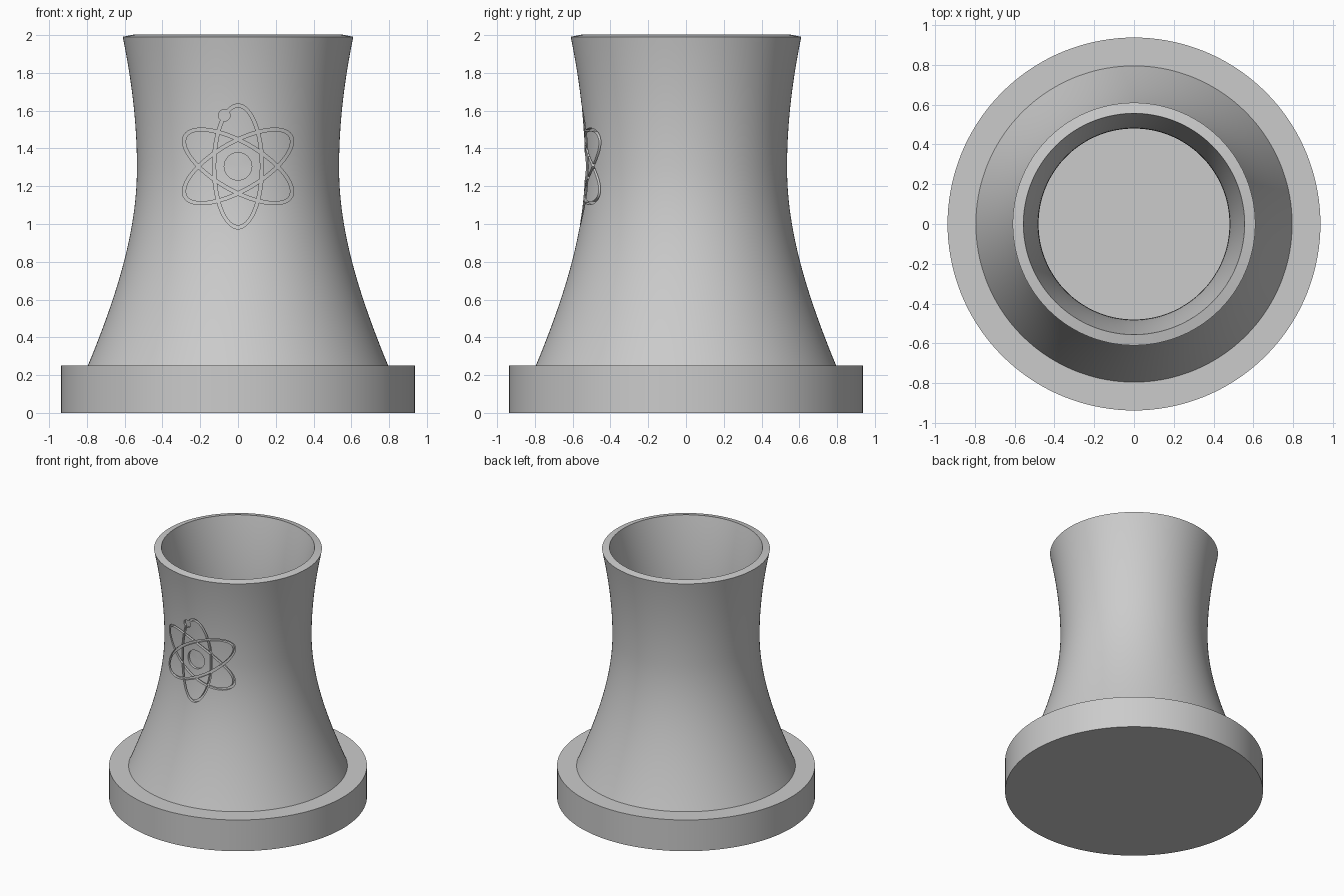
import bpy, bmesh, math

if "Cube" in bpy.data.objects:
    bpy.data.objects.remove(bpy.data.objects["Cube"])

SEG = 144          # segments around the axis
THROAT_Z, THROAT_R = 1.3, 0.535
WALL = 0.055
EMBLEM_Z = 1.305
DEPTH = 0.02       # engraving depth

grey = bpy.data.materials.new("concrete grey")
grey.diffuse_color = (0.6, 0.6, 0.6, 1)
grey.use_nodes = True
grey.node_tree.nodes["Principled BSDF"].inputs["Base Color"].default_value = grey.diffuse_color


def radius(z):
    """Hyperbolic outer radius of the tower."""
    c = 0.955 if z < THROAT_Z else 1.26
    return THROAT_R * math.sqrt(1 + ((z - THROAT_Z) / c) ** 2)


def surface_y(x, z):
    return -math.sqrt(radius(z) ** 2 - x * x)


def finish(name, bm):
    bmesh.ops.recalc_face_normals(bm, faces=bm.faces)
    mesh = bpy.data.meshes.new(name)
    bm.to_mesh(mesh)
    bm.free()
    mesh.materials.append(grey)
    obj = bpy.data.objects.new(name, mesh)
    bpy.context.collection.objects.link(obj)
    return obj


def bridge(bm, a, b):
    n = len(a)
    for i in range(n):
        j = (i + 1) % n
        bm.faces.new((a[i], a[j], b[j], b[i]))


def activate(obj):
    bpy.ops.object.select_all(action='DESELECT')
    obj.select_set(True)
    bpy.context.view_layer.objects.active = obj


def lathe(name, profile, closed):
    bm = bmesh.new()
    rings = [[bm.verts.new((r * math.cos(2 * math.pi * i / SEG),
                            r * math.sin(2 * math.pi * i / SEG), z))
              for i in range(SEG)] for r, z in profile]
    for a, b in zip(rings, rings[1:]):
        bridge(bm, a, b)
    if closed:
        bridge(bm, rings[-1], rings[0])
    else:
        bm.faces.new(rings[0])
        bm.faces.new(rings[-1])
    return finish(name, bm)


def ellipse(a, b, angle, n, cx=0.0, cz=EMBLEM_Z):
    """Points in the x-z plane; a is the half height before turning."""
    ca, sa = math.cos(angle), math.sin(angle)
    pts = []
    for i in range(n):
        t = 2 * math.pi * i / n
        u, v = b * math.cos(t), a * math.sin(t)
        pts.append((cx + u * ca - v * sa, cz + u * sa + v * ca))
    return pts


def orbit_cutter(angle):
    """Elliptical band reaching just below the tower surface."""
    bm = bmesh.new()
    loops = []
    for off, deep in ((0.009, False), (0.009, True), (-0.009, True), (-0.009, False)):
        loops.append([bm.verts.new((x, surface_y(x, z) + DEPTH if deep else -0.8, z))
                      for x, z in ellipse(0.322 + off, 0.127 + off, angle, 96)])
    for k in range(4):
        bridge(bm, loops[k], loops[(k + 1) % 4])
    return finish("orbit_cutter", bm)


def disc_cutter(r, cx, cz):
    bm = bmesh.new()
    pts = ellipse(r, r, 0, 40, cx, cz)
    front = [bm.verts.new((x, -0.8, z)) for x, z in pts]
    back = [bm.verts.new((x, surface_y(x, z) + DEPTH, z)) for x, z in pts]
    mid = bm.verts.new((cx, surface_y(cx, cz) + DEPTH, cz))
    bridge(bm, front, back)
    bm.faces.new(front)
    for i in range(len(back)):
        bm.faces.new((back[i], back[(i + 1) % len(back)], mid))
    return finish("disc_cutter", bm)


# Round base plinth, whose top is also the floor of the hollow tower
base = lathe("base", [(0.9375, 0), (0.9375, 0.25)], False)

# Hollow tower: outer curve, then the same curve offset inwards by the wall
STEPS = 48
outer, inner = [], []
for i in range(STEPS + 1):
    z = 0.24 + (1.991 - 0.24) * i / STEPS
    slope = (radius(z + 0.001) - radius(z - 0.001)) / 0.002
    n = math.hypot(1, slope)
    outer.append((radius(z), z))
    inner.append((radius(z) - WALL / n, z + WALL * slope / n))
inner = [(r, max(z, 0.2)) for r, z in inner]
tower = lathe("tower", outer + inner[::-1], True)

# Engraved atom emblem: three orbits, nucleus and electron
cutters = [orbit_cutter(math.radians(a)) for a in (0, 60, -60)]
cutters.append(disc_cutter(0.073, 0, EMBLEM_Z))
cutters.append(disc_cutter(0.031, -0.073, 1.575))
activate(tower)
for c in cutters:
    mod = tower.modifiers.new("engrave", 'BOOLEAN')
    mod.operation = 'DIFFERENCE'
    mod.solver = 'EXACT'
    mod.object = c
    bpy.ops.object.modifier_apply(modifier=mod.name)
for c in cutters:
    bpy.data.objects.remove(c, do_unlink=True)

for obj in (base, tower):
    activate(obj)
    bpy.ops.object.shade_smooth_by_angle(angle=math.radians(30))
